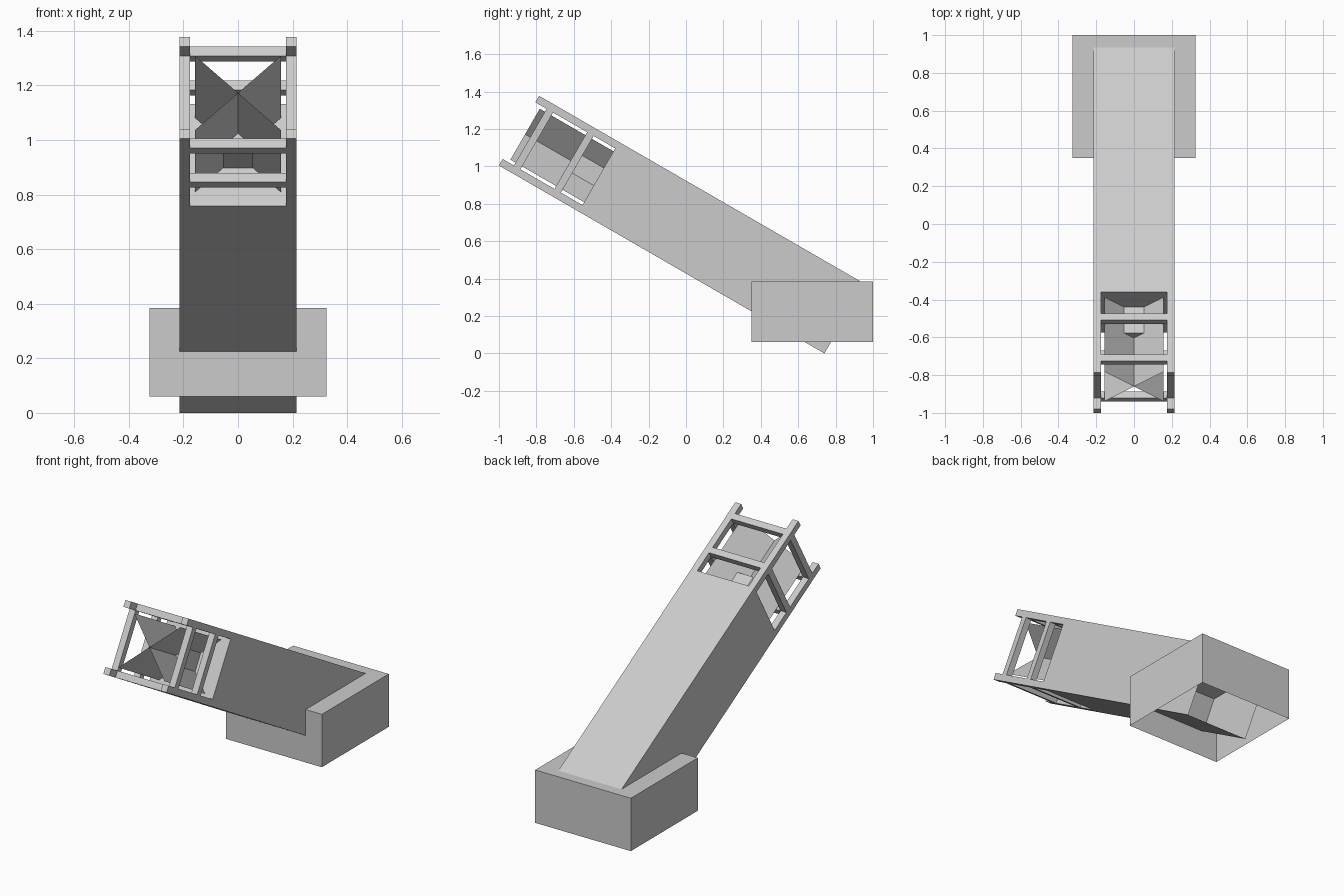
import bpy, bmesh, math
from mathutils import Matrix, Vector

if "Cube" in bpy.data.objects:
    bpy.data.objects.remove(bpy.data.objects["Cube"])

TILT = math.radians(-30)
W = 0.215          # half width of the square arm
BAR = 0.04         # rail and ring bar thickness
U_BODY, U_END = 1.517, 2.01
MID = W            # height of the arm's centre line


def finish(name, bm, tilted=True):
    me = bpy.data.meshes.new(name)
    bm.to_mesh(me)
    bm.free()
    ob = bpy.data.objects.new(name, me)
    bpy.context.collection.objects.link(ob)
    if tilted:
        ob.location = (0, 0.74, 0)
        ob.rotation_euler = (TILT, 0, 0)
    return ob


def add_box(bm, lo, hi):
    lo, hi = Vector(lo), Vector(hi)
    m = Matrix.Translation((lo + hi) / 2) @ Matrix.Diagonal((*(hi - lo), 1))
    bmesh.ops.create_cube(bm, size=1, matrix=m)


def arm_box(bm, x0, x1, u0, u1, v0, v1):
    # u runs up the arm, v across it
    add_box(bm, (x0, -u1, v0), (x1, -u0, v1))


# Base: shell with an open underside
bm = bmesh.new()
add_box(bm, (-0.325, 0.35, 0.06), (0.325, 1.0, 0.385))
bm.normal_update()
bmesh.ops.delete(bm, geom=[f for f in bm.faces if f.normal.z < -0.5],
                 context='FACES_ONLY')
finish("base", bm, tilted=False)

# Arm body with a recessed lower end
bm = bmesh.new()
arm_box(bm, -W, W, 0, U_BODY, 0, 2 * W)
bm.normal_update()
end = [f for f in bm.faces if f.normal.y > 0.5]
bmesh.ops.inset_region(bm, faces=end, thickness=0.005)
bmesh.ops.translate(bm, vec=(0, -0.43, 0), verts=end[0].verts[:])
finish("arm_body", bm)

# Four corner rails
bm = bmesh.new()
for x in (-W, W - BAR):
    for v in (0, 2 * W - BAR):
        arm_box(bm, x, x + BAR, U_BODY, U_END, v, v + BAR)
finish("corner_rails", bm)

# Two square rings between the rails
for i, u in enumerate((1.65, 1.90)):
    bm = bmesh.new()
    inner = W - BAR
    for s in (0, 2 * W - BAR):
        arm_box(bm, -inner, inner, u, u + BAR, s, s + BAR)
        arm_box(bm, s - W, s - W + BAR, u, u + BAR, BAR, 2 * W - BAR)
    finish(f"ring_{i + 1}", bm)

# Crossed diagonal plates
bm = bmesh.new()
h = 0.157
for s in (-1, 1):
    bm.faces.new([bm.verts.new((x, -u, MID + s * x)) for x, u in
                  ((-h, U_BODY), (h, U_BODY), (h, 1.972), (-h, 1.972))])
finish("cross_plates", bm)

# Core block where the plates meet the body
bm = bmesh.new()
arm_box(bm, -0.054, 0.054, U_BODY, 1.675, MID - 0.054, MID + 0.054)
finish("core_block", bm)
